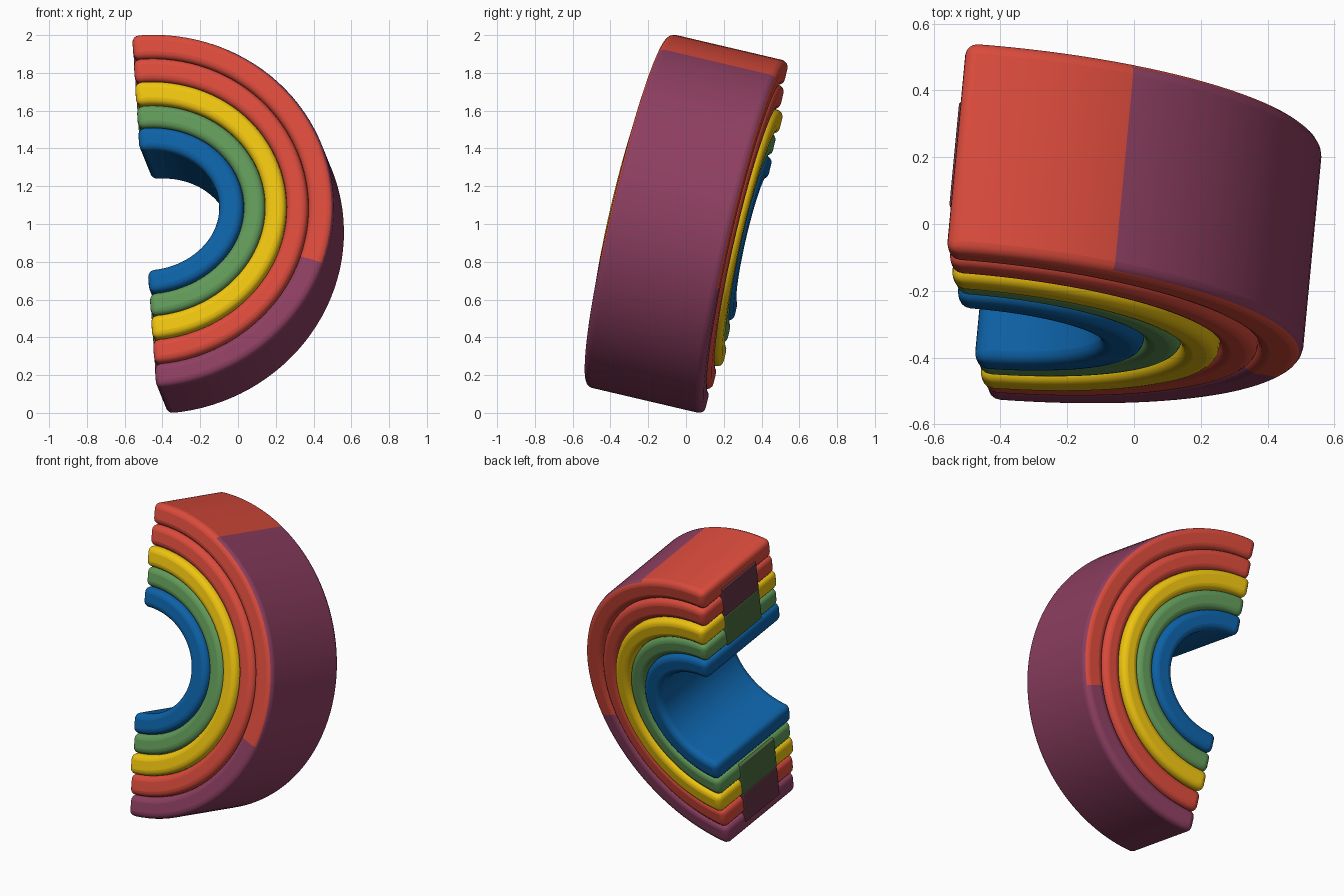
import bpy, bmesh
from math import sin, cos, pi, radians
from mathutils import Vector, Matrix

if "Cube" in bpy.data.objects:
    bpy.data.objects.remove(bpy.data.objects["Cube"])

# Tilted frame: A = depth axis, V = leg-to-leg axis, U = arch "up" axis
A = Vector((0.092, 0.968, -0.227)).normalized()
V = Vector((-0.068, 0.221, 0.973))
V = (V - A * V.dot(A)).normalized()
U = A.cross(V)
FRAME = Matrix((U, A, V)).transposed().to_4x4()
FRAME.translation = (-0.447, 0.0, 1.0)
FRONT, BACK = -0.318, 0.332   # depth range of the outer arch
LEG = 0.024                   # straight leg length below the arch
SEGS = 56


def material(name, rgb):
    m = bpy.data.materials.new(name)
    m.diffuse_color = (*rgb, 1)
    m.use_nodes = True
    m.node_tree.nodes["Principled BSDF"].inputs["Base Color"].default_value = m.diffuse_color
    return m


red = material("red", (0.70, 0.07, 0.045))
purple = material("purple", (0.27, 0.05, 0.12))
yellow = material("yellow", (0.86, 0.55, 0.005))
green = material("green", (0.12, 0.32, 0.10))
blue = material("blue", (0.004, 0.12, 0.38))
moss = material("dark_green", (0.07, 0.15, 0.05))
plum = material("dark_plum", (0.13, 0.035, 0.06))


def finish(name, bm, mats, bevel):
    bmesh.ops.recalc_face_normals(bm, faces=bm.faces)
    me = bpy.data.meshes.new(name)
    bm.to_mesh(me)
    bm.free()
    ob = bpy.data.objects.new(name, me)
    bpy.context.collection.objects.link(ob)
    for m in mats:
        me.materials.append(m)
    ob.matrix_world = FRAME
    b = ob.modifiers.new("rounding", 'BEVEL')
    b.width, b.segments = bevel, 4
    b.use_clamp_overlap = False
    b.limit_method, b.angle_limit = 'ANGLE', radians(40)
    bpy.ops.object.select_all(action='DESELECT')
    ob.select_set(True)
    bpy.context.view_layer.objects.active = ob
    bpy.ops.object.shade_smooth_by_angle(angle=radians(40))


def arch(name, inner, outer, front, back, mats, bevel=0.036):
    """Half-elliptic band; inner and outer are (apex height, half span)."""
    bm = bmesh.new()
    rows = []
    for i in range(SEGS + 1):
        t = pi / 2 - pi * i / SEGS
        # the two end rows slide down to form the straight legs
        drop = LEG if i in (0, SEGS) else 0
        rows.append([bm.verts.new((e[0] * cos(t) - drop, y, e[1] * sin(t)))
                     for e, y in ((inner, front), (outer, front),
                                  (outer, back), (inner, back))])
    for i in range(SEGS):
        t = 90 - 180 * (i + 0.5) / SEGS
        for k in range(4):
            n = (k + 1) % 4
            f = bm.faces.new((rows[i][k], rows[i][n], rows[i + 1][n], rows[i + 1][k]))
            # second colour: most of the outer skin and the whole lower leg
            if len(mats) > 1 and (t < -22 or (k == 1 and t < 62)):
                f.material_index = 1
    bm.faces.new(rows[0])
    f = bm.faces.new(rows[-1])
    f.material_index = len(mats) - 1
    finish(name, bm, mats, bevel)


# Nested arches, from outside to inside: (front, back) overhang per layer
sizes = [(0.985, 0.962), (0.85, 0.83), (0.735, 0.70),
         (0.622, 0.573), (0.508, 0.45), (0.378, 0.325)]
layers = [("outer_arch", [red, purple], 0.0, 0.0), ("red_arch", [red], 0.01, 0.01),
          ("yellow_arch", [yellow], 0.028, 0.035), ("green_arch", [green], 0.015, 0.027),
          ("blue_arch", [blue], 0.028, 0.035)]
for i, (name, mats, f, b) in enumerate(layers):
    arch(name, sizes[i + 1], sizes[i], FRONT - f, BACK + b, mats)


# Flat joining pads across the middle of the leg ends
def pad(name, lo, hi, side, mat):
    bm = bmesh.new()
    bmesh.ops.create_cube(bm, size=1, matrix=Matrix.Translation(
        (0.005, 0.0, side * (lo + hi) / 2)) @ Matrix.Diagonal((0.075, 0.32, hi - lo, 1)))
    finish(name, bm, [mat], 0.006)


for side, label in ((1, "upper"), (-1, "lower")):
    pad(label + "_inner_pad", 0.46, 0.68, side, moss)
    pad(label + "_outer_pad", 0.68, 0.89, side, plum)
